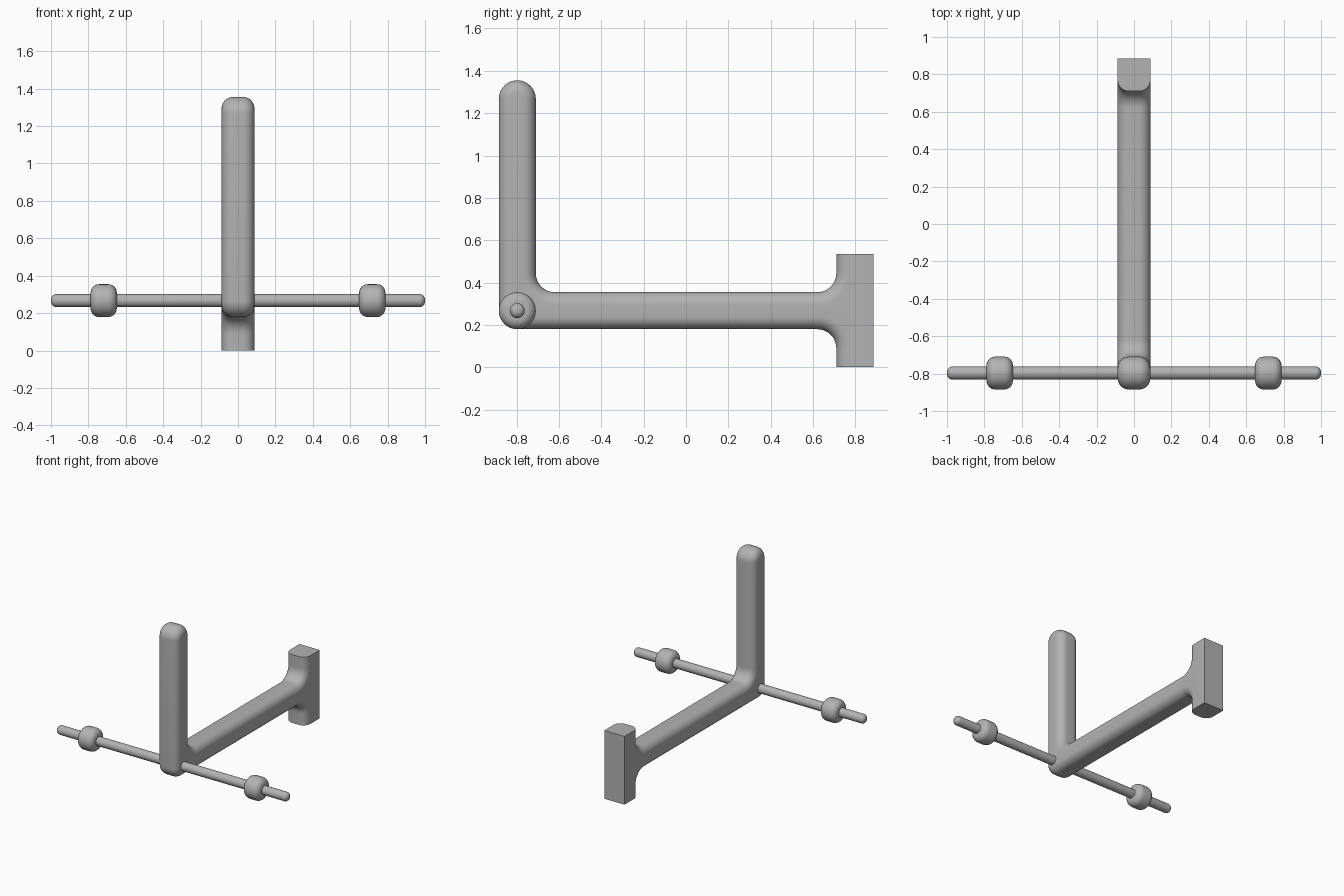
import bpy, bmesh, math
from math import sin, cos, radians

cube = bpy.data.objects.get("Cube")
if cube:
    bpy.data.objects.remove(cube, do_unlink=True)

grey = bpy.data.materials.new("plain_grey")
grey.use_nodes = True
GREY = (0.45, 0.45, 0.45, 1)
grey.diffuse_color = GREY
grey.node_tree.nodes["Principled BSDF"].inputs["Base Color"].default_value = GREY

HALF = 0.0875              # half thickness of the bars
POST_Y, ARM_Z = -0.797, 0.267
TOP, BACK, PLATE_TOP = 1.355, 0.885, 0.534
FILLET, ROUND = 0.09, 0.06


def finish(name, bm):
    bmesh.ops.recalc_face_normals(bm, faces=bm.faces)
    mesh = bpy.data.meshes.new(name)
    bm.to_mesh(mesh)
    bm.free()
    mesh.materials.append(grey)
    obj = bpy.data.objects.new(name, mesh)
    bpy.context.collection.objects.link(obj)
    bpy.ops.object.select_all(action='DESELECT')
    obj.select_set(True)
    bpy.context.view_layer.objects.active = obj
    bpy.ops.object.shade_smooth_by_angle(angle=radians(35))
    return obj


def arc(cy, cz, r, start, end, steps=12):
    angles = [radians(start + (end - start) * i / steps) for i in range(steps + 1)]
    return [(cy + r * cos(a), cz + r * sin(a)) for a in angles]


def frame_profile(d):
    """Side outline, inset by d everywhere except on the flat back plate faces."""
    r, f = HALF - d, FILLET + d
    near = BACK - 2 * HALF - FILLET
    off = HALF + FILLET
    pts = arc(POST_Y, ARM_Z, r, 180, 270)                 # rounded foot
    pts += arc(near, ARM_Z - off, f, 90, 0)               # lower plate fillet
    pts += [(near + f, 0), (BACK, 0), (BACK, PLATE_TOP), (near + f, PLATE_TOP)]
    pts += arc(near, ARM_Z + off, f, 0, -90)              # upper plate fillet
    pts += arc(POST_Y + off, ARM_Z + off, f, 270, 180)    # post fillet
    pts += arc(POST_Y, TOP - HALF, r, 0, 180, 24)         # rounded post top
    return pts


# Post, arm and back plate: one outline with rounded side edges
bm = bmesh.new()
side = [(HALF - ROUND + ROUND * sin(t), ROUND * (1 - cos(t)))
        for t in (radians(90 * i / 10) for i in range(11))]
layers = [(-x, d) for x, d in reversed(side)] + side
rings = [[bm.verts.new((x, y, z)) for y, z in frame_profile(d)] for x, d in layers]
for a, b in zip(rings, rings[1:]):
    for i in range(len(a)):
        j = (i + 1) % len(a)
        bm.faces.new((a[i], a[j], b[j], b[i]))
bm.faces.new(rings[0])
bm.faces.new(rings[-1])
finish("post_arm_and_plate", bm)


def rounded_cylinder(name, x, half_length, radius, edge, segments=40):
    """Cylinder along x with rounded rims."""
    bm = bmesh.new()
    rim = [(half_length - edge + edge * sin(t), radius - edge + edge * cos(t))
           for t in (radians(90 * i / 8) for i in range(9))]
    profile = [(-u, r) for u, r in reversed(rim)] + rim
    rings = [[bm.verts.new((x + u, POST_Y + r * cos(k * math.tau / segments),
                            ARM_Z + r * sin(k * math.tau / segments)))
              for k in range(segments)] for u, r in profile]
    for a, b in zip(rings, rings[1:]):
        for k in range(segments):
            n = (k + 1) % segments
            bm.faces.new((a[k], a[n], b[n], b[k]))
    bm.faces.new(rings[0])
    bm.faces.new(rings[-1])
    finish(name, bm)


# Cross rod and its two collars
rounded_cylinder("cross_rod", 0, 1.0, 0.035, 0.03)
for label, sign in (("left", 1), ("right", -1)):
    rounded_cylinder(label + "_collar", sign * 0.718, 0.07, HALF, 0.045)
